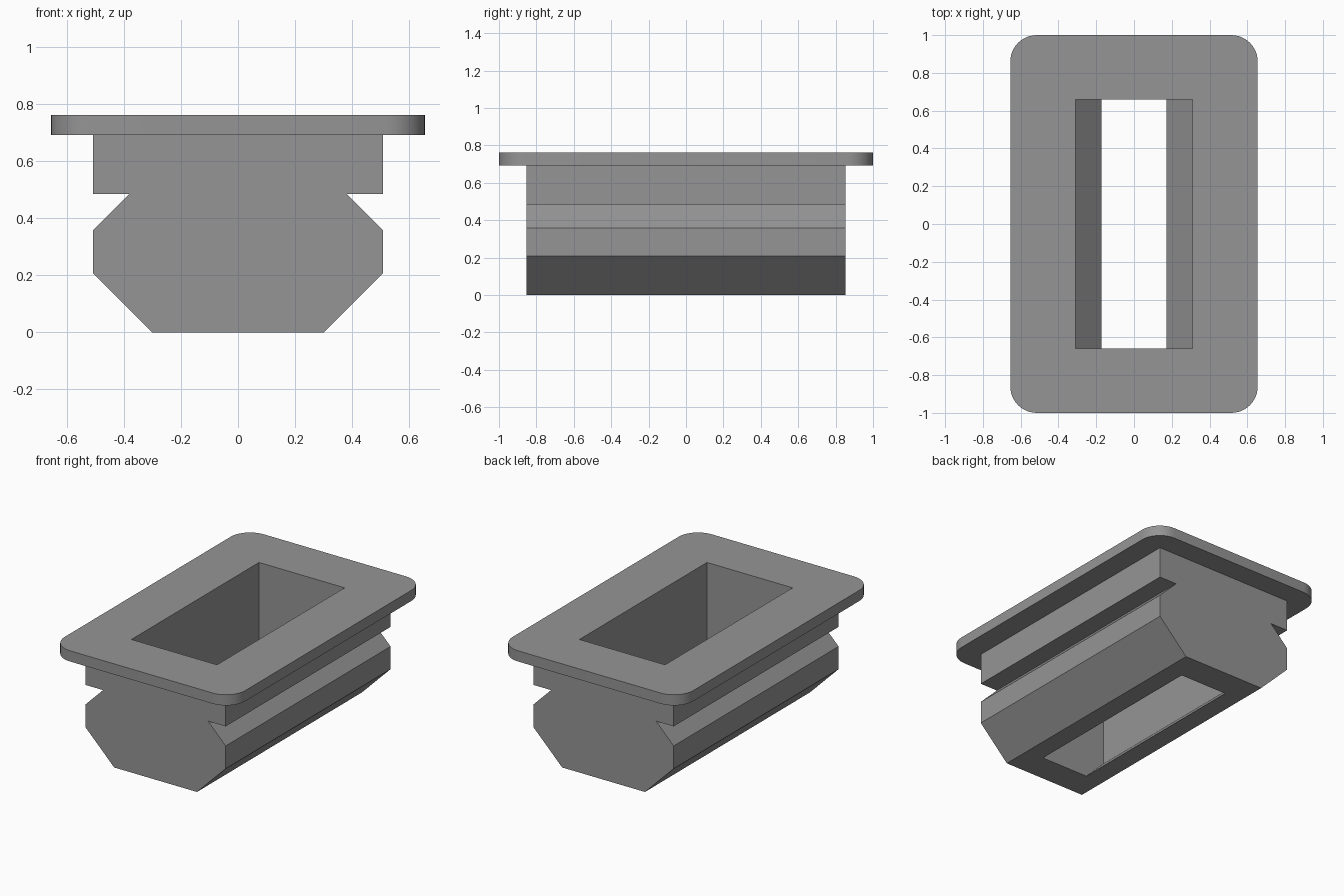
import bpy, bmesh

if "Cube" in bpy.data.objects:
    bpy.data.objects.remove(bpy.data.objects["Cube"])

grey = bpy.data.materials.new("mid grey")
grey.diffuse_color = (0.3, 0.3, 0.3, 1)
grey.use_nodes = True
grey.node_tree.nodes["Principled BSDF"].inputs["Base Color"].default_value = grey.diffuse_color


def prism(name, half_profile, half_y):
    """Mirror an (x, z) half profile and extrude it along y."""
    points = half_profile + [(-x, z) for x, z in reversed(half_profile)]
    bm = bmesh.new()
    face = bm.faces.new([bm.verts.new((x, -half_y, z)) for x, z in points])
    out = bmesh.ops.extrude_face_region(bm, geom=[face])
    moved = [v for v in out["geom"] if isinstance(v, bmesh.types.BMVert)]
    bmesh.ops.translate(bm, verts=moved, vec=(0, 2 * half_y, 0))
    bmesh.ops.recalc_face_normals(bm, faces=bm.faces)
    mesh = bpy.data.meshes.new(name)
    bm.to_mesh(mesh)
    bm.free()
    mesh.materials.append(grey)
    obj = bpy.data.objects.new(name, mesh)
    bpy.context.collection.objects.link(obj)
    return obj


# Notched insert body
body = prism("insert_body", [(0.30, 0), (0.508, 0.208), (0.508, 0.357), (0.38, 0.485),
                             (0.508, 0.485), (0.508, 0.692)], 0.853)

# Flange plate with rounded vertical corners
flange = prism("flange_plate", [(0.655, 0.692), (0.655, 0.762)], 1.0)
bm = bmesh.new()
bm.from_mesh(flange.data)
corners = [e for e in bm.edges if abs(e.verts[0].co.z - e.verts[1].co.z) > 0.01]
bmesh.ops.bevel(bm, geom=corners, offset=0.14, segments=10, profile=0.5, affect='EDGES')
bm.to_mesh(flange.data)
bm.free()

# Through opening: straight walls that taper inward near the bottom
cutter = prism("opening_cutter", [(0.073, -0.1), (0.31, 0.137), (0.31, 1.0)], 0.66)
cutter.hide_render = True
cutter.hide_viewport = True
cutter.display_type = 'WIRE'

for part in (body, flange):
    cut = part.modifiers.new("opening", 'BOOLEAN')
    cut.operation = 'DIFFERENCE'
    cut.solver = 'EXACT'
    cut.object = cutter

# Smooth the rounded corners, keep the other edges sharp
bpy.ops.object.select_all(action='DESELECT')
flange.select_set(True)
bpy.context.view_layer.objects.active = flange
bpy.ops.object.shade_smooth_by_angle(angle=0.52)
